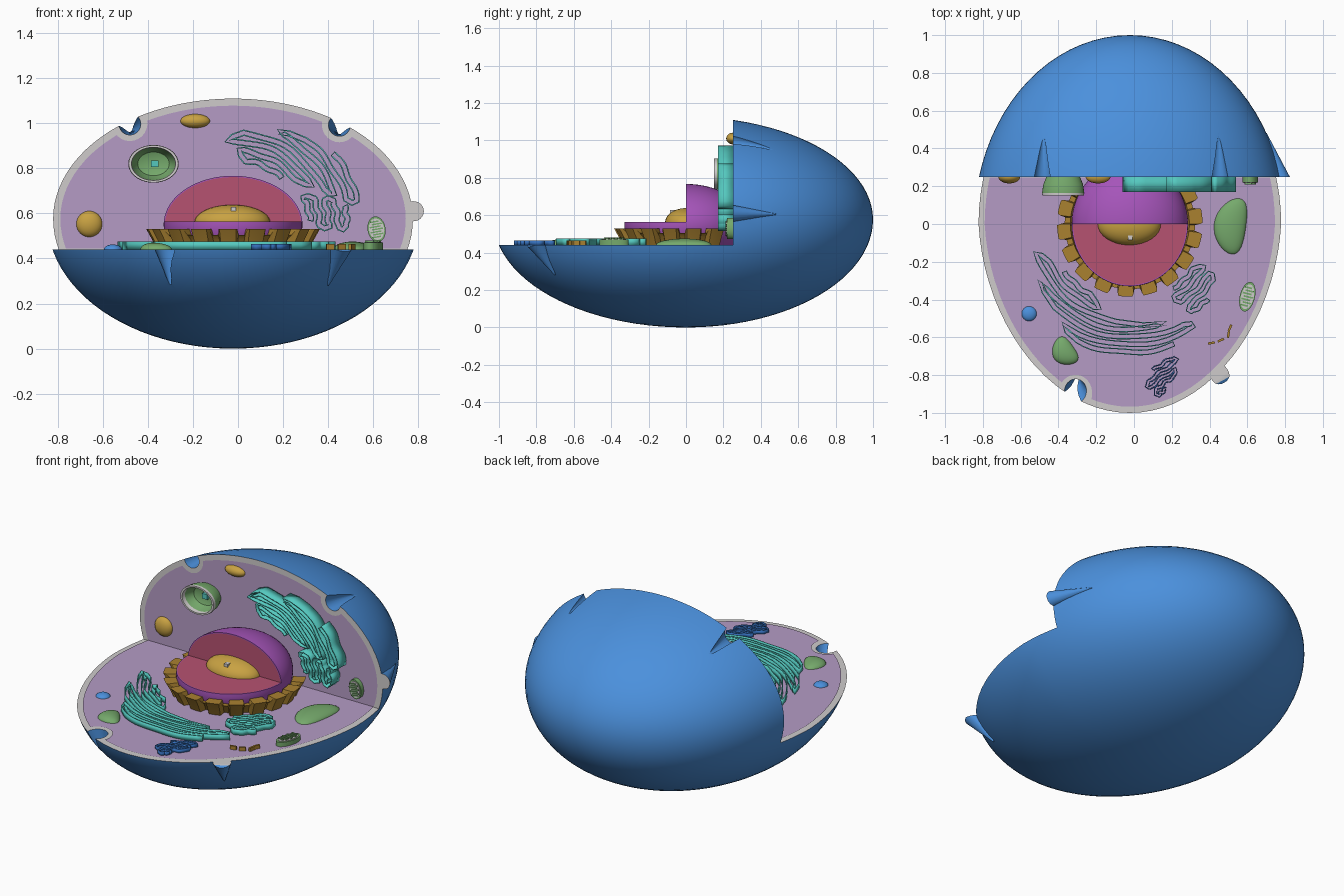
import bpy, bmesh, math
from mathutils import Vector, Matrix

if "Cube" in bpy.data.objects:
    bpy.data.objects.remove(bpy.data.objects["Cube"])

def material(name, r, g, b):
    m = bpy.data.materials.new(name)
    m.diffuse_color = (r, g, b, 1)
    m.use_nodes = True
    m.node_tree.nodes["Principled BSDF"].inputs["Base Color"].default_value = m.diffuse_color
    return m

BLUE = material("membrane blue", .07, .28, .72)
GREY = material("pale grey", .62, .60, .60)
LILAC = material("cytoplasm lilac", .46, .33, .56)
RED = material("nucleus red", .47, .085, .165)
PURPLE = material("nucleus purple", .38, .09, .49)
GOLD = material("gold", .58, .36, .055)
OCHRE = material("ochre", .40, .22, .03)
TEAL = material("teal", .09, .58, .52)
GREEN = material("green", .18, .40, .15)
NAVY = material("deep blue", .035, .16, .50)
FLOOR, WALL = .44, .25          # the two section planes

def make(name, bm, *mats, smooth=True):
    bmesh.ops.recalc_face_normals(bm, faces=bm.faces)
    me = bpy.data.meshes.new(name)
    bm.to_mesh(me)
    bm.free()
    ob = bpy.data.objects.new(name, me)
    bpy.context.collection.objects.link(ob)
    for m in mats:
        me.materials.append(m)
    if smooth:
        smooth_by_angle(ob)
    return ob

def activate(ob):
    bpy.ops.object.select_all(action='DESELECT')
    ob.select_set(True)
    bpy.context.view_layer.objects.active = ob

def smooth_by_angle(ob):
    activate(ob)
    bpy.ops.object.shade_smooth_by_angle(angle=math.radians(35))

def boolean(ob, cutter, op):
    mod = ob.modifiers.new("cut", 'BOOLEAN')
    mod.object, mod.operation, mod.solver = cutter, op, 'EXACT'
    activate(ob)
    bpy.ops.object.modifier_apply(modifier=mod.name)
    bpy.data.objects.remove(cutter)

def box(name, lo, hi, *mats):
    bm = bmesh.new()
    lo, hi = Vector(lo), Vector(hi)
    bmesh.ops.create_cube(bm, size=1, matrix=Matrix.Translation((lo + hi) / 2) @ Matrix.Diagonal((*(hi - lo), 1)))
    return make(name, bm, *mats, smooth=False)

def cone(p0, p1, r):
    p0, p1 = Vector(p0), Vector(p1)
    d = p1 - p0
    bm = bmesh.new()
    bmesh.ops.create_cone(bm, cap_ends=True, segments=24, radius1=r, radius2=.003, depth=d.length,
                          matrix=Matrix.Translation((p0 + p1) / 2) @ d.to_track_quat('Z', 'Y').to_matrix().to_4x4())
    return make("helper_cone", bm, smooth=False)

def blob(name, loc, radii, mat, rot=0, bend=0, u=32, v=20):
    """Ellipsoid, optionally bent into a bean in its local xy plane."""
    bm = bmesh.new()
    bmesh.ops.create_uvsphere(bm, u_segments=u, v_segments=v, radius=1)
    for w in bm.verts:
        w.co.x += bend * (w.co.y ** 2 - .4)
        w.co = Vector([a * b for a, b in zip(w.co, radii)])
    bmesh.ops.transform(bm, matrix=Matrix.Translation(loc) @ Matrix.Rotation(math.radians(rot), 4, 'Z'), verts=bm.verts)
    return make(name, bm, mat)

# --- egg shaped cell with pits, buds and a quarter section removed
PITS = [((-.31, -.885, .46), (-.30, -.81, .28), .065),
        ((-.48, .22, 1.0), (-.48, .47, .965), .055),
        ((.45, .22, .995), (.45, .47, .955), .055)]
BUDS = [((.455, -.80, .46), (.40, -.70, .28), .055),
        ((.785, .22, .61), (.70, .48, .605), .05)]

def egg(name, inset, lift, mats):
    bm = bmesh.new()
    bmesh.ops.create_uvsphere(bm, u_segments=80, v_segments=48, radius=1)
    for w in bm.verts:
        x, y, z = w.co
        w.co = (-.022 + (.825 - inset) * x * (1 + .07 * min(y, 0)),
                y * ((1.0 if y > 0 else 1.03) - inset),
                .577 + z * ((.55 if z > 0 else .577) - inset))
    ob = make(name, bm, *mats, smooth=False)
    for a, b, r in PITS:
        boolean(ob, cone(a, b, r + inset), 'DIFFERENCE')
    if not inset:
        for a, b, r in BUDS:
            boolean(ob, cone(a, b, r), 'UNION')
    boolean(ob, box("helper_box", (-2, -2, FLOOR + lift), (2, WALL - lift, 2)), 'DIFFERENCE')
    return ob

def on_section(p, z, y):
    return (abs(p.center.z - z) < 1e-3 and p.normal.z > .9) or (abs(p.center.y - y) < 1e-3 and p.normal.y < -.9)

body = egg("cell_membrane", 0, 0, (BLUE, GREY))
for p in body.data.polygons:
    p.material_index = int(on_section(p, FLOOR, WALL))
smooth_by_angle(body)

# cytoplasm: only the two section faces are kept, as a skin inside the grey rim
cyto = egg("cytoplasm", .032, .004, (LILAC,))
keep = {p.index for p in cyto.data.polygons if on_section(p, FLOOR + .004, WALL - .004)}
bm = bmesh.new()
bm.from_mesh(cyto.data)
bmesh.ops.delete(bm, geom=[f for f in bm.faces if f.index not in keep], context='FACES')
bm.to_mesh(cyto.data)
bm.free()

# --- nucleus with red section and purple rim
nuc = blob("nucleus", (-.022, 0, .55), (.308, .33, .217), PURPLE, u=64, v=40)
nuc.data.materials.append(RED)
boolean(nuc, box("helper_box", (-1, -1, .565), (1, 0, 2)), 'DIFFERENCE')
bm = bmesh.new()
bm.from_mesh(nuc.data)
bm.normal_update()
cut = [f for f in bm.faces if (abs(f.calc_center_median().z - .565) < 1e-3 and f.normal.z > .95)
       or (abs(f.calc_center_median().y) < 1e-3 and f.normal.y < -.95)]
bmesh.ops.inset_region(bm, faces=cut, thickness=.006, use_even_offset=True)
for f in bm.faces:
    f.material_index = 0
for f in cut:
    f.material_index = 1
bm.to_mesh(nuc.data)
bm.free()
smooth_by_angle(nuc)
blob("nucleolus", (-.025, 0, .56), (.168, .112, .078), GOLD)
box("nucleolus_speck", (-.032, -.085, .60), (-.008, -.06, .628), GREY)

# --- scalloped, flared ring around the nucleus
bm = bmesh.new()
prev = None
for deg in range(148, 393):
    out = deg % 20 < 14
    edge = deg % 20 in (0, 13)
    r, top = (.385 if not edge else .37, .53) if out else (.345, .505)
    a = math.radians(deg)
    ring = [bm.verts.new((-.022 + q * math.cos(a), q * math.sin(a), z))
            for q, z in ((.29, .43), (r - .05, .43), (r - .025, .485), (r, top), (.315, top))]
    if prev:
        for i in range(5):
            bm.faces.new((prev[i], prev[i - 1], ring[i - 1], ring[i]))
    prev = ring
make("nuclear_ring", bm, OCHRE)

# --- folded membranes: a snaking band outlined by a thin upright wall
def folded(name, centre, layers, half, depth, mat, wall=False):
    path = []
    for i, (r, a0, a1) in enumerate(layers):
        if i % 2:
            a0, a1 = a1, a0
        turn = 1.5 if a1 > a0 else -1.5
        for k in range(15):
            t = k / 14
            a = math.radians(a0 + (a1 - a0) * t)
            rr = r + .005 * math.sin(t * 11 + i)
            path.append(Vector((centre[0] + rr * math.cos(a), centre[1] + rr * math.sin(a))))
        if i < len(layers) - 1:          # rounded hairpin
            nxt = layers[i + 1]
            a = math.radians((a1 + nxt[2 if i % 2 == 0 else 1]) / 2 + turn)
            rr = (r + nxt[0]) / 2
            path.append(Vector((centre[0] + rr * math.cos(a), centre[1] + rr * math.sin(a))))
    left, right = [], []
    for i, p in enumerate(path):
        d = (path[min(i + 1, len(path) - 1)] - path[max(i - 1, 0)]).normalized()
        n = Vector((-d.y, d.x)) * half
        left.append(p + n)
        right.append(p - n)
    outline = left + right[::-1]
    bm = bmesh.new()
    def place(p, h):
        return (p.x, WALL - h, p.y) if wall else (p.x, p.y, FLOOR + h)
    lo = [bm.verts.new(place(p, 0)) for p in outline]
    hi = [bm.verts.new(place(p, depth)) for p in outline]
    for i in range(len(lo)):
        bm.faces.new((lo[i - 1], lo[i], hi[i], hi[i - 1]))
    ob = make(name, bm, mat)
    mod = ob.modifiers.new("thickness", 'SOLIDIFY')
    mod.thickness, mod.offset = .006, 0

folded("floor_reticulum_left", (-.02, 0),
       [(.43, 216, 240), (.475, 205, 250), (.52, 197, 262), (.56, 212, 290),
        (.60, 228, 298), (.64, 236, 302), (.68, 246, 290)], .012, .036, TEAL)
folded("floor_reticulum_right", (-.02, 0),
       [(.41, 304, 324), (.45, 301, 330), (.49, 303, 328), (.53, 306, 326), (.57, 305, 316)], .011, .036, TEAL)
folded("wall_reticulum_upper", (-.02, .52),
       [(.32, 48, 80), (.36, 40, 86), (.40, 30, 94), (.44, 25, 84), (.48, 20, 66),
        (.52, 16, 52), (.565, 14, 38)], .011, .08, TEAL, True)
folded("wall_reticulum_lower", (-.02, .52),
       [(.345, 8, 26), (.385, 4, 22), (.425, 3, 19), (.465, 2, 17), (.505, 3, 13)], .011, .08, TEAL, True)
folded("stacked_sacs", (.5, -1.3),
       [(.54, 128, 133), (.57, 122, 132), (.60, 118, 134), (.63, 117, 132), (.66, 116, 127)], .008, .024, NAVY)

# --- cup shaped vacuole on the wall
bm = bmesh.new()
profile = [(.085, .26), (.105, .21), (.112, .165), (.110, .150), (.098, .150), (.096, .175), (.07, .22), (.0, .24)]
rows = [[bm.verts.new((-.375 + r * math.cos(k * math.pi / 18), y, .82 + .75 * r * math.sin(k * math.pi / 18)))
         for k in range(36)] for r, y in profile]
for i in range(len(rows) - 1):
    for k in range(36):
        f = bm.faces.new((rows[i][k - 1], rows[i][k], rows[i + 1][k], rows[i + 1][k - 1]))
        f.material_index = int(2 <= i <= 4)
bmesh.ops.remove_doubles(bm, verts=bm.verts, dist=1e-5)
make("vacuole", bm, GREEN, GREY)
box("vacuole_speck", (-.387, .215, .805), (-.353, .235, .835), TEAL)

# --- sliced oval organelles: green case, pale face, green folds
def sliced_oval(name, loc, rx, ry, rot, wall=False):
    m = Matrix.Translation(loc) @ (Matrix.Rotation(math.pi / 2, 4, 'X') if wall else Matrix()) @ Matrix.Rotation(math.radians(rot), 4, 'Z')
    for part, s, h, mat in (("case", 1, .03, GREEN), ("face", .84, .034, GREY)):
        bm = bmesh.new()
        bmesh.ops.create_cone(bm, cap_ends=True, segments=32, radius1=s, radius2=s, depth=h,
                              matrix=m @ Matrix.Diagonal((rx, ry, 1, 1)) @ Matrix.Translation((0, 0, h / 2)))
        make(name + "_" + part, bm, mat)
    bm = bmesh.new()
    for i in range(-3, 4):
        w = rx * .62 * math.sqrt(1 - (i / 4.6) ** 2)
        bmesh.ops.create_cube(bm, size=1, matrix=m @ Matrix.Translation((rx * .12 * (-1) ** i, i * ry * .2, .034))
                              @ Matrix.Diagonal((2 * w, ry * .11, .012, 1)))
    make(name + "_folds", bm, GREEN, smooth=False)

sliced_oval("floor_mitochondrion", (.60, -.385, FLOOR), .04, .08, -14)
sliced_oval("wall_mitochondrion", (.615, WALL, .53), .04, .057, 10, True)

# --- smooth vesicles and beans
blob("large_green_bean", (.52, -.01, FLOOR), (.085, .15, .035), GREEN, -8, .35)
blob("small_green_bean", (-.365, -.675, FLOOR), (.06, .08, .03), GREEN, 35, .4)
blob("blue_vesicle", (-.555, -.475, FLOOR), (.04, .04, .022), BLUE)
blob("upper_gold_vesicle", (-.19, WALL, 1.01), (.066, .035, .031), GOLD)
blob("side_gold_vesicle", (-.66, WALL, .553), (.058, .035, .058), GOLD)

# --- little rods on the floor
for i, (x, y, rot) in enumerate([(.41, -.63, 10), (.46, -.615, 25), (.50, -.585, 80), (.508, -.55, 65)]):
    bm = bmesh.new()
    bmesh.ops.create_cube(bm, size=1, matrix=Matrix.Translation((x, y, FLOOR + .012))
                          @ Matrix.Rotation(math.radians(rot), 4, 'Z') @ Matrix.Diagonal((.036, .012, .026, 1)))
    make("rod_%d" % (i + 1), bm, OCHRE, smooth=False)
